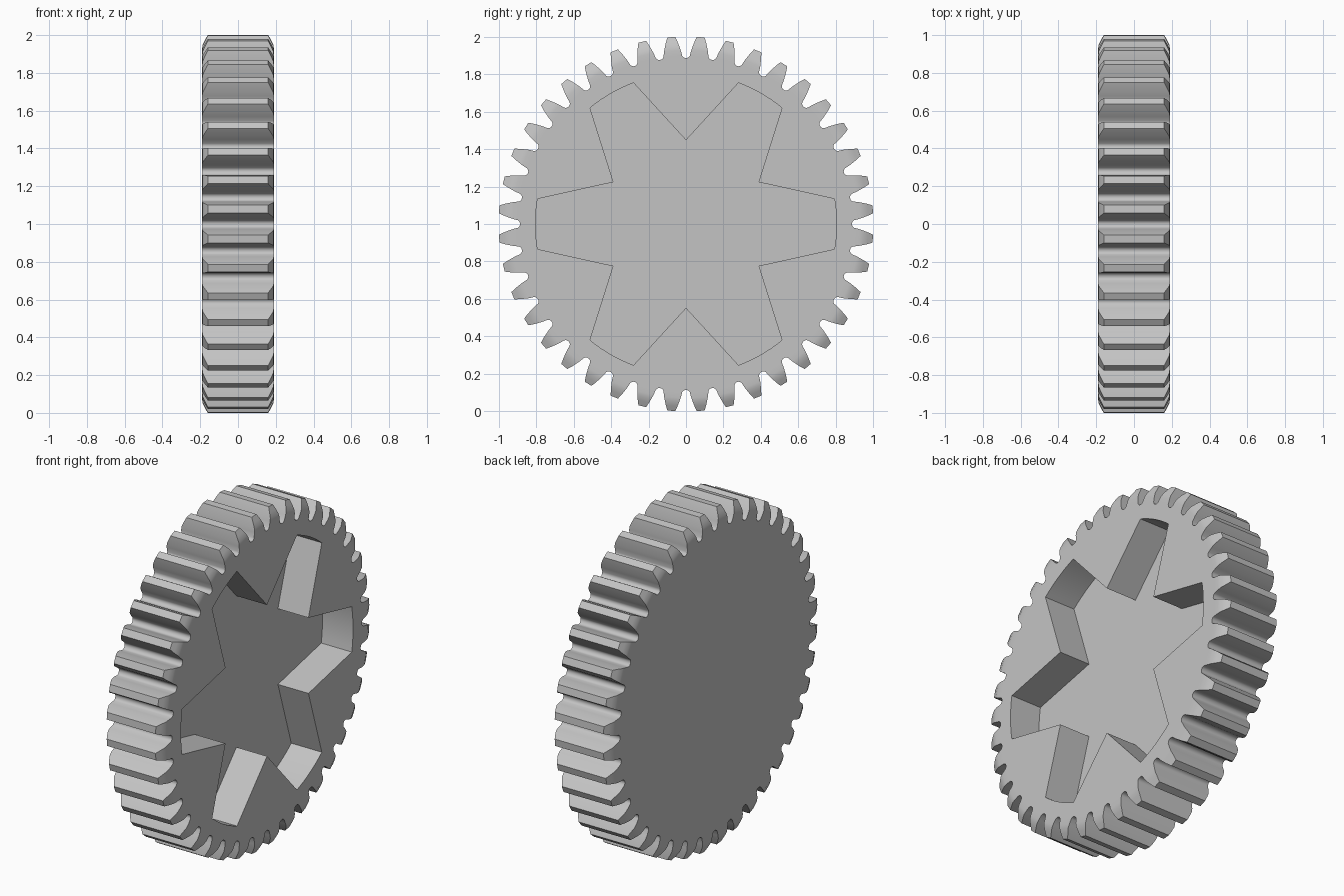
import bpy, bmesh, math
from math import radians, sin, cos

if "Cube" in bpy.data.objects:
    bpy.data.objects.remove(bpy.data.objects["Cube"])

TEETH = 40
PITCH = 360 / TEETH
# Flank from root to tip: radius, half angle in degrees, half thickness
FLANK = [(0.889, 4.0, 0.19), (0.893, 3.55, 0.19), (0.90, 3.2, 0.19),
         (0.93, 2.75, 0.19), (0.95, 2.35, 0.187), (0.975, 1.85, 0.175),
         (1.002, 1.2, 0.16)]
VALLEY = (0.888, 0.19)
FLAT = 3          # flank points that bound the flat disc
RECESS_FLOOR = -0.01


def point(x, radius, degrees):
    a = radians(degrees)
    return (x, radius * cos(a), 1 + radius * sin(a))


def make_object(name, bm, material):
    bmesh.ops.recalc_face_normals(bm, faces=bm.faces)
    mesh = bpy.data.meshes.new(name)
    bm.to_mesh(mesh)
    bm.free()
    mesh.materials.append(material)
    obj = bpy.data.objects.new(name, mesh)
    bpy.context.collection.objects.link(obj)
    return obj


grey = bpy.data.materials.new("plain grey")
grey.use_nodes = True
grey.diffuse_color = (0.55, 0.55, 0.55, 1)
grey.node_tree.nodes["Principled BSDF"].inputs["Base Color"].default_value = (0.55, 0.55, 0.55, 1)

# Gear body: one toothed ring of vertices per side
bm = bmesh.new()
rings = []
for side in (-1, 1):
    ring, disc = [], []
    for t in range(TEETH):
        mid = (t + 0.5) * PITCH
        valley = bm.verts.new(point(side * VALLEY[1], VALLEY[0], mid - PITCH / 2))
        rise = [bm.verts.new(point(side * h, r, mid - a)) for r, a, h in FLANK]
        fall = [bm.verts.new(point(side * h, r, mid + a)) for r, a, h in FLANK]
        ring += [valley] + rise + fall[::-1]
        disc += [valley] + rise[:FLAT] + fall[:FLAT][::-1]
        # Chamfered end of the tooth
        for i in range(FLAT - 1, len(FLANK) - 1):
            bm.faces.new((rise[i], rise[i + 1], fall[i + 1], fall[i]))
    bm.faces.new(disc)
    rings.append(ring)

# Tooth flanks, tips and valleys
left, right = rings
for i in range(len(left)):
    j = (i + 1) % len(left)
    bm.faces.new((left[i], left[j], right[j], right[i]))
gear = make_object("gear_wheel", bm, grey)

# Six-armed star cutter for the recess
bm = bmesh.new()
outline = []
for arm in range(6):
    mid = arm * 60
    outline += [(0.805, mid + 9.6 * k / 4) for k in range(-4, 5)]
    outline.append((0.448, mid + 30))
base = bm.faces.new([bm.verts.new(point(RECESS_FLOOR, r, a)) for r, a in outline])
extruded = bmesh.ops.extrude_face_region(bm, geom=[base])
top = [v for v in extruded["geom"] if isinstance(v, bmesh.types.BMVert)]
bmesh.ops.translate(bm, verts=top, vec=(0.4, 0, 0))
cutter = make_object("star_cutter", bm, grey)
cutter.hide_render = True

# Cut the recess and shade
cut = gear.modifiers.new("star_recess", 'BOOLEAN')
cut.operation = 'DIFFERENCE'
cut.solver = 'EXACT'
cut.object = cutter
bpy.ops.object.select_all(action='DESELECT')
gear.select_set(True)
bpy.context.view_layer.objects.active = gear
bpy.ops.object.modifier_apply(modifier=cut.name)
bpy.data.objects.remove(cutter)
bpy.ops.object.shade_smooth_by_angle(angle=radians(32))
